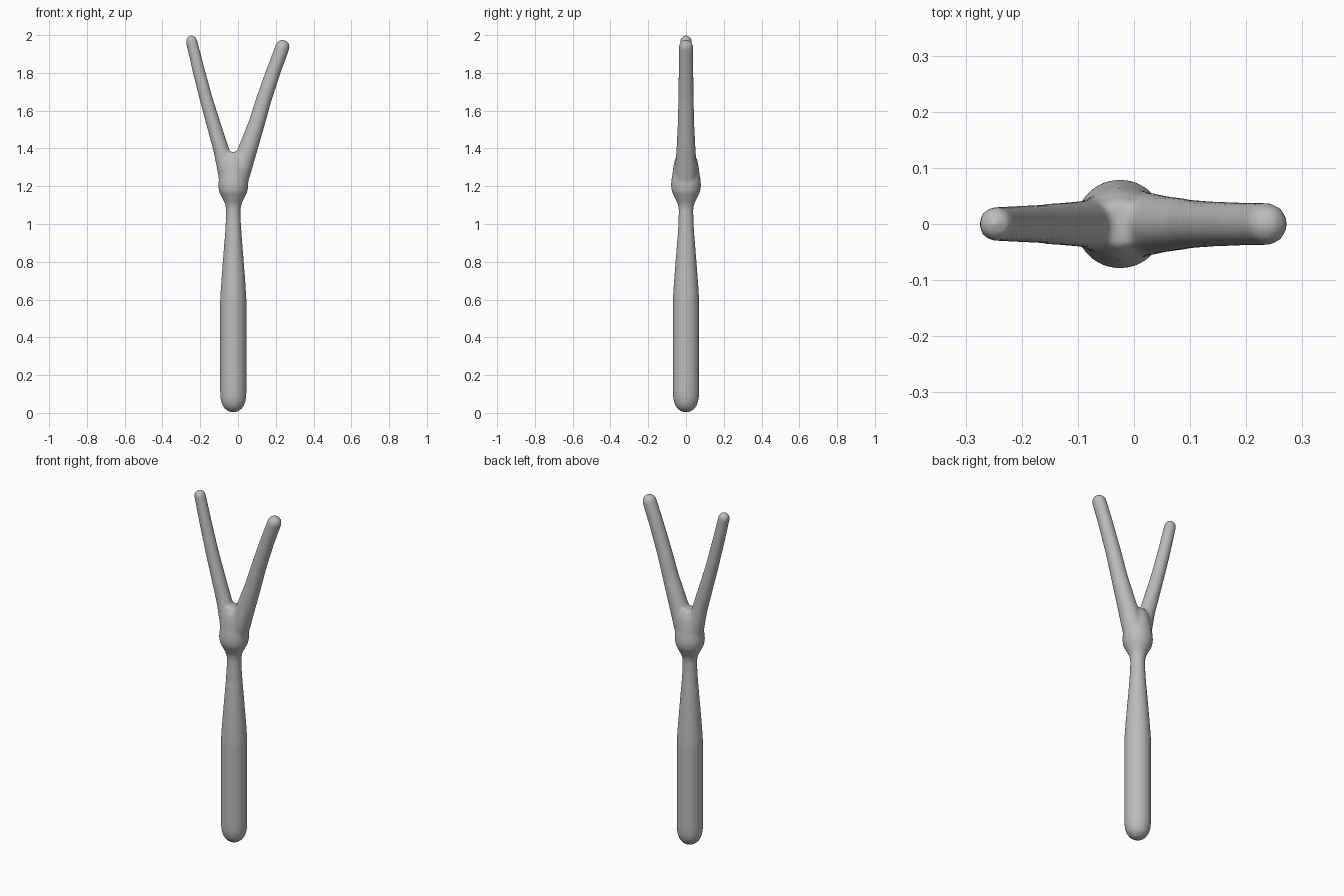
import bpy
import bmesh
import math
from mathutils import Vector

cube = bpy.data.objects.get("Cube")
if cube:
    bpy.data.objects.remove(cube, do_unlink=True)

grey = bpy.data.materials.new("steel grey")
grey.use_nodes = True
colour = (0.5, 0.5, 0.5, 1)
grey.diffuse_color = colour
grey.node_tree.nodes["Principled BSDF"].inputs["Base Color"].default_value = colour

SIDES = 32


def tube(bm, stations):
    """Loft circular rings through (x, z, radius) stations and cap the ends."""
    pts = [Vector((x, 0, z)) for x, z, r in stations]
    rings = []
    for i, (x, z, r) in enumerate(stations):
        along = (pts[min(i + 1, len(pts) - 1)] - pts[max(i - 1, 0)]).normalized()
        side = Vector((along.z, 0, -along.x))
        ring = []
        for k in range(SIDES):
            a = math.tau * k / SIDES
            offset = side * math.cos(a) + Vector((0, 1, 0)) * math.sin(a)
            ring.append(bm.verts.new(pts[i] + offset * r))
        rings.append(ring)
    for low, high in zip(rings, rings[1:]):
        for k in range(SIDES):
            n = (k + 1) % SIDES
            bm.faces.new((low[k], low[n], high[n], high[k]))
    bm.faces.new(rings[0][::-1])
    bm.faces.new(rings[-1])


def round_tip(stations):
    """Finish a prong with a hemisphere beyond its last station."""
    (x0, z0, _), (x1, z1, r) = stations[-2:]
    d = Vector((x1 - x0, z1 - z0)).normalized()
    cap = []
    for deg in (20, 40, 58, 74, 86):
        s, c = math.sin(math.radians(deg)), math.cos(math.radians(deg))
        cap.append((x1 + d.x * r * s, z1 + d.y * r * s, r * c))
    return stations + cap


bm = bmesh.new()

# Handle, neck and bulb share one turned profile of (height, radius)
AXIS = -0.025
profile = [(0.003, 0.012), (0.01, 0.03), (0.025, 0.048), (0.045, 0.06),
           (0.075, 0.068), (0.11, 0.07), (0.6, 0.07), (0.68, 0.065),
           (0.8, 0.056), (0.95, 0.044), (1.02, 0.04), (1.08, 0.039),
           (1.11, 0.045), (1.14, 0.06), (1.17, 0.075), (1.2, 0.08),
           (1.23, 0.078), (1.26, 0.073), (1.3, 0.068), (1.34, 0.06),
           (1.38, 0.04)]
tube(bm, [(AXIS, z, r) for z, r in profile])

# Slim right prong and thicker, more bowed left prong
right = [(-0.045, 1.2, 0.05), (-0.06, 1.29, 0.05), (-0.088, 1.39, 0.042),
         (-0.13, 1.53, 0.038), (-0.168, 1.66, 0.035), (-0.21, 1.82, 0.033),
         (-0.246, 1.968, 0.031)]
left = [(-0.01, 1.2, 0.055), (0.014, 1.29, 0.058), (0.05, 1.39, 0.051),
        (0.098, 1.53, 0.044), (0.137, 1.66, 0.041), (0.188, 1.81, 0.039),
        (0.236, 1.938, 0.038)]
for prong in (right, left):
    tube(bm, round_tip(prong))

mesh = bpy.data.meshes.new("forked_tool")
bm.to_mesh(mesh)
bm.free()
mesh.materials.append(grey)
tool = bpy.data.objects.new("forked_tool", mesh)
bpy.context.collection.objects.link(tool)

# Fuse the parts into one skin with soft joints
remesh = tool.modifiers.new("fuse", "REMESH")
remesh.mode = "VOXEL"
remesh.voxel_size = 0.009
remesh.use_smooth_shade = True
soften = tool.modifiers.new("soften", "SMOOTH")
soften.factor = 0.5
soften.iterations = 6
